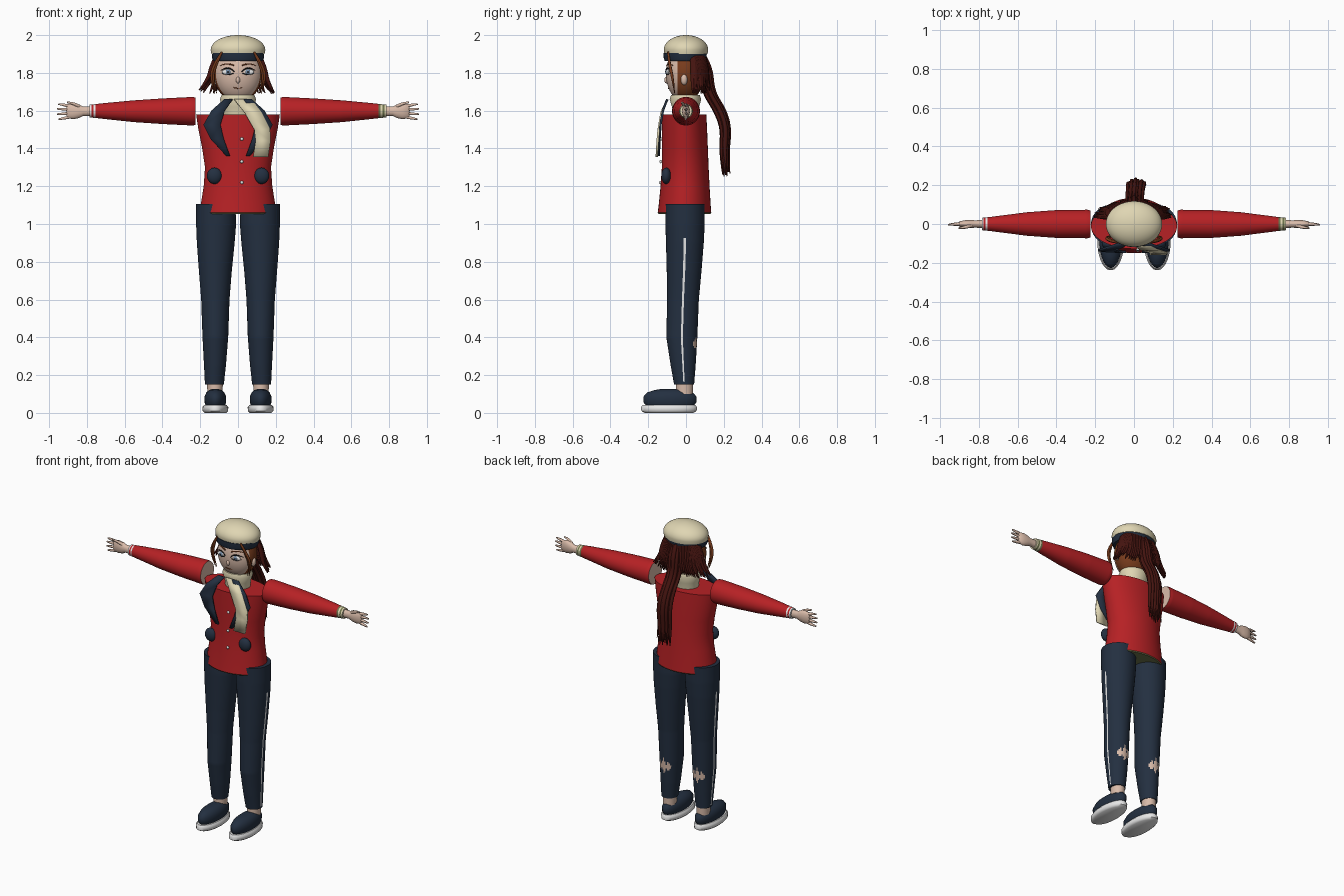
import bpy, bmesh, random
from math import sin, cos, pi, sqrt, radians
from mathutils import Matrix

random.seed(4)
if "Cube" in bpy.data.objects:
    bpy.data.objects.remove(bpy.data.objects["Cube"])


def material(name, r, g, b):
    m = bpy.data.materials.new(name)
    m.use_nodes = True
    m.diffuse_color = (r, g, b, 1)
    m.node_tree.nodes["Principled BSDF"].inputs["Base Color"].default_value = (r, g, b, 1)
    return m


RED = material("jacket red", .47, .015, .018)
NAVY = material("navy cloth", .017, .029, .052)
CREAM = material("cream wool", .74, .67, .45)
SKIN = material("skin", .70, .50, .40)
BROWN = material("chestnut hair", .19, .045, .012)
DARK = material("dark auburn hair", .06, .007, .005)
WHITE = material("white", .8, .8, .8)
OLIVE = material("olive trim", .15, .17, .07)
BLACK = material("black", .01, .01, .012)
IRIS = material("blue grey", .18, .27, .4)


def finish(bm, name, mats, rule=None):
    """Turn a bmesh into a smooth shaded object; rule picks a colour per face."""
    bmesh.ops.recalc_face_normals(bm, faces=bm.faces)
    bm.normal_update()
    if rule:
        for f in bm.faces:
            f.material_index = rule(f.calc_center_median(), f.normal)
    me = bpy.data.meshes.new(name)
    bm.to_mesh(me)
    bm.free()
    for m in mats:
        me.materials.append(m)
    ob = bpy.data.objects.new(name, me)
    bpy.context.collection.objects.link(ob)
    bpy.ops.object.select_all(action='DESELECT')
    ob.select_set(True)
    bpy.context.view_layer.objects.active = ob
    bpy.ops.object.shade_smooth_by_angle(angle=radians(50))
    return ob


def loft(name, rings, mats, axis='Z', n=32, step=None, rule=None, side=1):
    """Skin elliptical rings (position, centre a, centre b, radius a, radius b)."""
    rows = [rings[0]]
    for a, b in zip(rings, rings[1:]):
        k = max(1, round(abs(b[0] - a[0]) / step)) if step else 1
        rows += [[u + (v - u) * i / k for u, v in zip(a, b)] for i in range(1, k + 1)]
    bm = bmesh.new()
    loops = []
    for p, ca, cb, ra, rb in rows:
        ring = []
        for i in range(n):
            t = 2 * pi * (i + .5) / n
            a, b = ca + ra * cos(t), cb + rb * sin(t)
            ring.append(bm.verts.new((side * a, b, p) if axis == 'Z' else (side * p, a, b)))
        loops.append(ring)
    for r, s in zip(loops, loops[1:]):
        for i in range(n):
            j = (i + 1) % n
            bm.faces.new((r[i], r[j], s[j], s[i]))
    bm.faces.new(loops[0])
    bm.faces.new(loops[-1])
    return finish(bm, name, mats, rule)


def ellipsoid(name, loc, rad, mats, rule=None, seg=32):
    """Ellipsoid whose poles lie along y."""
    bm = bmesh.new()
    bmesh.ops.create_uvsphere(bm, u_segments=seg, v_segments=seg // 2, radius=1)
    bm.transform(Matrix.Translation(loc) @ Matrix.Diagonal((*rad, 1))
                 @ Matrix.Rotation(pi / 2, 4, 'X'))
    return finish(bm, name, mats, rule)


def strands(name, paths, depth, mat, tip=.2, root=.7):
    """Round tapered strands, one spline for each path."""
    cu = bpy.data.curves.new(name, 'CURVE')
    cu.dimensions = '3D'
    cu.bevel_depth, cu.bevel_resolution, cu.resolution_u = depth, 1, 5
    cu.use_fill_caps = True
    for path in paths:
        sp = cu.splines.new('NURBS')
        sp.points.add(len(path) - 1)
        for i, (pt, co) in enumerate(zip(sp.points, path)):
            pt.co = (*co, 1)
            pt.radius = tip if i == len(path) - 1 else root if i == 0 else 1
        sp.use_endpoint_u, sp.order_u = True, 3
    cu.materials.append(mat)
    bpy.context.collection.objects.link(bpy.data.objects.new(name, cu))


def strip(name, path, mat, side=1, thick=.012):
    """Flat cloth band through (x, y, z, half width)."""
    bm = bmesh.new()
    pairs = [[bm.verts.new((side * (x + d * w), y, z)) for d in (-1, 1)] for x, y, z, w in path]
    for (a, b), (c, d) in zip(pairs, pairs[1:]):
        bm.faces.new((a, b, d, c))
    ob = finish(bm, name, [mat])
    mod = ob.modifiers.new("thickness", 'SOLIDIFY')
    mod.thickness, mod.offset = thick, 0


# Jacket with a thin hem trim
loft("jacket", [(1.06, 0, -.008, .2, .142), (1.1, 0, -.007, .198, .138),
                (1.2, 0, -.005, .182, .13), (1.3, 0, -.004, .175, .124),
                (1.4, 0, -.006, .19, .122), (1.5, 0, -.008, .21, .12),
                (1.58, 0, -.01, .222, .118)], [RED], n=48)
loft("hem_trim", [(1.054, 0, -.008, .197, .139), (1.06, 0, -.008, .201, .143)], [OLIVE], n=48)

# Neck and scarf
loft("neck", [(1.55, 0, 0, .06, .06), (1.7, 0, 0, .055, .055)], [SKIN])
loft("scarf_wrap", [(1.565, 0, -.002, .078, .066), (1.62, 0, -.002, .084, .072),
                    (1.66, 0, -.003, .096, .084), (1.682, 0, -.003, .088, .077)], [CREAM])
strip("scarf_tail", [(.025, -.098, 1.66, .045), (.08, -.13, 1.59, .045), (.128, -.145, 1.5, .042),
                     (.133, -.15, 1.44, .04), (.12, -.155, 1.355, .04)], CREAM)


# Trousers: outer side stripe and torn calf patches
def trouser_rule(side):
    def rule(c, nrm):
        dx, dz = abs(c.x - side * .122), abs(c.z - .37)
        torn = dx / .02 + dz / .055 < 1 or abs(dx - .028) / .018 + dz / .03 < 1
        if nrm.y > .2 and torn:
            return 1
        on_side = side * nrm.x > .9 and abs(c.y - seam(c.z)) < .0055
        return 2 if .16 < c.z < .93 and on_side else 0
    return rule


LEG = [(.15, .125, -.01, .05, .053), (.25, .122, -.015, .058, .066), (.4, .12, -.022, .068, .082),
       (.6, .12, -.016, .075, .084), (.75, .12, -.01, .087, .092), (.9, .118, -.006, .1, .1),
       (1.0, .116, -.005, .106, .104), (1.105, .118, -.005, .104, .104)]


def seam(z):
    for a, b in zip(LEG, LEG[1:]):
        if z <= b[0]:
            return a[2] + (b[2] - a[2]) * (z - a[0]) / (b[0] - a[0])
    return 0


# Sleeves: striped cuffs and bare inner ends
def sleeve_rule(c, nrm):
    x = abs(c.x)
    if x < .2251:
        return 1
    return 2 + int((x - .745) / .01) % 2 if x > .745 else 0


ARM = [(.225, 0, 1.597, .07, .073), (.24, 0, 1.597, .074, .076), (.4, 0, 1.597, .072, .068),
       (.55, 0, 1.597, .061, .058), (.7, 0, 1.598, .042, .043), (.745, 0, 1.598, .036, .038),
       (.785, 0, 1.598, .032, .034)]
HAND_Z = 1.597

for side, label in ((1, "left"), (-1, "right")):
    loft(label + "_trouser_leg", LEG, [NAVY, SKIN, WHITE], n=49, step=.012,
         rule=trouser_rule(side), side=side)
    loft(label + "_ankle", [(.1, .122, -.008, .04, .045), (.155, .122, -.008, .042, .046)],
         [SKIN], side=side)
    # Shoes
    loft(label + "_sole", [(0, .12, -.09, .058, .13), (.01, .12, -.09, .068, .147),
                           (.03, .12, -.09, .069, .149), (.042, .12, -.09, .06, .14)],
         [WHITE], side=side)
    loft(label + "_shoe", [(.035, .12, -.085, .05, .125), (.055, .12, -.085, .057, .14),
                           (.085, .12, -.085, .058, .142), (.108, .12, -.085, .048, .122),
                           (.12, .12, -.08, .034, .09), (.126, .12, -.075, .018, .06)],
         [NAVY], side=side)
    # Arms and hands
    cuff = [OLIVE, CREAM] if side > 0 else [RED, WHITE]
    loft(label + "_sleeve", ARM, [RED, SKIN] + cuff, 'X', step=.01, rule=sleeve_rule, side=side)
    loft(label + "_hand", [(.77, 0, HAND_Z, .022, .026), (.82, 0, HAND_Z, .019, .025),
                           (.84, 0, HAND_Z, .021, .036), (.87, 0, HAND_Z, .02, .042),
                           (.9, 0, HAND_Z, .014, .038), (.908, 0, HAND_Z, .007, .03)],
         [SKIN], 'X', n=20, side=side)
    fingers = [[(side * .89, 0, HAND_Z + d), (side * (.925 - abs(d) * .2), 0, HAND_Z + d * 1.25),
                (side * (.962 - abs(d) * .4), -.004, HAND_Z + d * 1.4)]
               for d in (-.03, -.011, .009, .027)]
    fingers.append([(side * .84, -.008, HAND_Z + .025), (side * .87, -.018, HAND_Z + .043),
                    (side * .905, -.022, HAND_Z + .047)])
    strands(label + "_fingers", fingers, .0095, SKIN, tip=.45, root=1)
    # Lapels and round pockets
    strip(label + "_lapel", [(.05, -.1, 1.66, .022), (.105, -.122, 1.6, .035),
                             (.138, -.135, 1.525, .045), (.11, -.14, 1.45, .035),
                             (.052, -.144, 1.36, .01)], NAVY, side)
    ellipsoid(label + "_pocket", (side * .125, -.105, 1.255), (.04, .026, .043), [NAVY])
    # Ears
    ellipsoid(label + "_ear", (side * .12, -.01, 1.765), (.016, .018, .03), [SKIN], seg=16)

for z in (1.45, 1.33, 1.22):
    ellipsoid("button", (.02, -.13 - (1.45 - z) * .03, z), (.009, .007, .009), [WHITE], seg=12)

# Head: face in front, hair behind
HEAD, HR = (0, -.006, 1.795), (.127, .1, .15)
ellipsoid("head", HEAD, HR, [SKIN, BROWN], lambda c, n: int(c.y > -.05), seg=48)


def face(x, z, out=0):
    """Point on the face surface, moved forward by out."""
    d = 1 - (x / HR[0]) ** 2 - ((z - HEAD[2]) / HR[2]) ** 2
    return (x, HEAD[1] - HR[1] * sqrt(max(d, 0)) - out, z)


# Eyes, brows, nose and mouth
for s, label in ((1, "left"), (-1, "right")):
    ellipsoid(label + "_eye", face(s * .055, 1.805), (.03, .009, .015), [WHITE], seg=20)
    ellipsoid(label + "_iris", face(s * .053, 1.805, .003), (.014, .009, .014), [IRIS], seg=16)
    ellipsoid(label + "_pupil", face(s * .053, 1.805, .006), (.007, .008, .007), [BLACK], seg=12)
    strands(label + "_lash", [[face(s * .02, 1.806, .003), face(s * .035, 1.824, .005),
                               face(s * .07, 1.826, .007), face(s * .095, 1.812, .004)],
                              [face(s * .025, 1.798, .003), face(s * .055, 1.784, .004),
                               face(s * .085, 1.798, .005)]], .0038, BLACK)
    strands(label + "_brow", [[face(s * .022, 1.84, .002), face(s * .06, 1.855, .003),
                               face(s * .095, 1.838, .003)]], .005, BROWN)
ellipsoid("nose", face(0, 1.762), (.011, .011, .018), [SKIN], seg=16)
strands("mouth", [[face(-.024, 1.722, .001), face(0, 1.715, .002), face(.024, 1.722, .001)]],
        .004, BROWN)

# Hat and band
loft("hat_band", [(1.862, 0, -.005, .13, .108), (1.878, 0, -.005, .137, .113),
                  (1.906, 0, -.004, .14, .115)], [NAVY], n=48)
loft("hat", [(1.9, 0, 0, .141, .114)] +
     [(1.922 + .078 * sin(t), 0, 0, .145 * cos(t), .118 * cos(t))
      for t in [pi / 2 * i / 10 for i in range(10)]] + [(2, 0, 0, .006, .005)], [CREAM], n=48)

# Loose hair flaring around the back of the head
locks = []
for i in range(40):
    t, j = pi * i / 39, random.uniform(-.012, .012)
    c, s = cos(t), sin(t)
    locks.append([(.118 * c, .03 + .068 * s, 1.89), (.142 * c, .035 + .078 * s, 1.83),
                  (.155 * c, .035 + .08 * s, 1.76 + j),
                  ((.198 + j) * c, .035 + (.085 + j) * s, 1.7 + j)])
strands("back_hair", locks, .012, DARK)

# Front locks framing the face
strands("front_locks", [[(s * .085, -.095, 1.91), (s * (.115 + d), -.088, 1.85),
                         (s * (.138 + d), -.07, 1.77), (s * (.112 + d), -.06, 1.69)]
                        for s in (1, -1) for d in (0, .01)], .008, BROWN)

# Ponytail
tail = []
for i in range(22):
    a, k = 2.4 * i, sqrt((i + .5) / 22)
    u, v = k * cos(a), k * sin(a)
    tail.append([(.03 * u, .075 + .02 * v, 1.9), (.045 * u, .105 + .03 * v, 1.83),
                 (.04 * u, .115 + .028 * v, 1.7), (.04 * u + .005, .18 + .028 * v, 1.6),
                 (.045 * u + .01, .212 + .022 * v, 1.5), (.04 * u + .01, .2 + .02 * v, 1.38),
                 (.05 * u + .012, .212 + .022 * v, 1.26 + random.uniform(-.01, .05))])
strands("ponytail", tail, .012, DARK)
